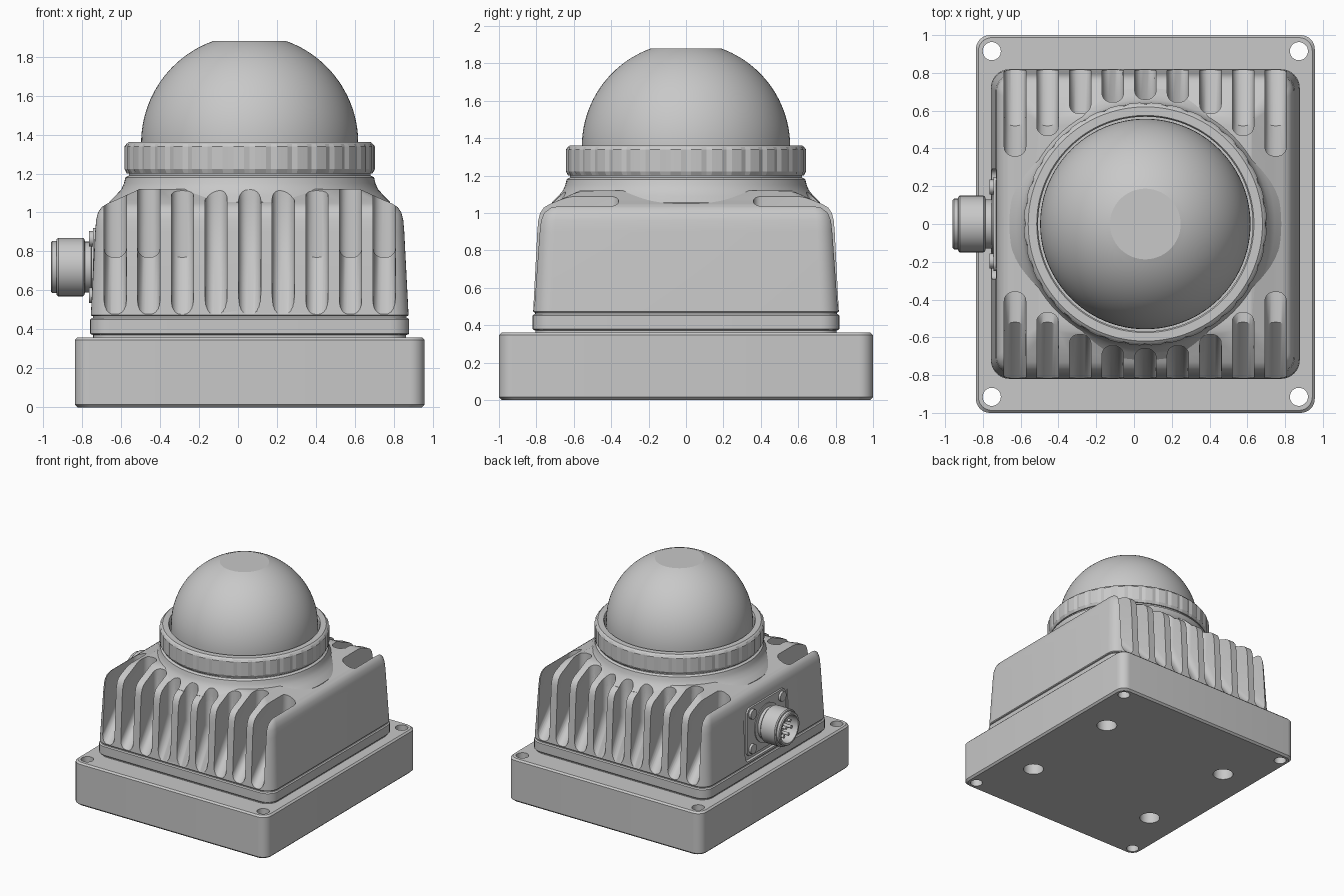
import bpy, bmesh, math
from mathutils import Matrix

if "Cube" in bpy.data.objects:
    bpy.data.objects.remove(bpy.data.objects["Cube"])

CX = 0.06           # centre of the housing in x
PLUG_Z = 0.72       # connector axis height

grey = bpy.data.materials.new("light_grey")
grey.use_nodes = True
grey.diffuse_color = (0.58, 0.58, 0.58, 1)
grey.node_tree.nodes["Principled BSDF"].inputs["Base Color"].default_value = (0.58, 0.58, 0.58, 1)


def shade(ob, angle=32):
    bpy.ops.object.select_all(action='DESELECT')
    ob.select_set(True)
    bpy.context.view_layer.objects.active = ob
    bpy.ops.object.shade_smooth_by_angle(angle=math.radians(angle))


def finish(bm, name, angle=32):
    """Turn a bmesh into a linked, shaded object."""
    bmesh.ops.recalc_face_normals(bm, faces=bm.faces)
    mesh = bpy.data.meshes.new(name)
    bm.to_mesh(mesh)
    bm.free()
    mesh.materials.append(grey)
    ob = bpy.data.objects.new(name, mesh)
    bpy.context.collection.objects.link(ob)
    shade(ob, angle)
    return ob


def cut(targets, cutter):
    """Subtract the cutter from every target, then drop the cutter."""
    cutter.hide_render = True
    for ob in targets:
        mod = ob.modifiers.new("cut", 'BOOLEAN')
        mod.object, mod.operation, mod.solver = cutter, 'DIFFERENCE', 'EXACT'
        deps = bpy.context.evaluated_depsgraph_get()
        mesh = bpy.data.meshes.new_from_object(ob.evaluated_get(deps))
        ob.modifiers.clear()
        ob.data = mesh
        shade(ob)
    bpy.data.objects.remove(cutter)


def bridge(bm, rings, closed=False):
    """Skin a list of equal vertex rings."""
    n = len(rings[0])
    pairs = list(zip(rings, rings[1:])) + ([(rings[-1], rings[0])] if closed else [])
    for a, b in pairs:
        for i in range(n):
            bm.faces.new((a[i], a[(i + 1) % n], b[(i + 1) % n], b[i]))
    if not closed:
        bm.faces.new(rings[0])
        bm.faces.new(rings[-1])


def add_block(bm, hx, hy, r, layers, matrix):
    """Loft rounded rectangles given as (height, inset) layers."""
    rings = []
    for z, inset in layers:
        ring = []
        rad = max(r - inset * 0.3, 0.02)
        for q, (sx, sy) in enumerate([(1, 1), (-1, 1), (-1, -1), (1, -1)]):
            for k in range(9):
                a = math.pi / 2 * (q + k / 8)
                ring.append(bm.verts.new(matrix @ Matrix.Translation(
                    (sx * (hx - inset - rad) + rad * math.cos(a),
                     sy * (hy - inset - rad) + rad * math.sin(a), z)).translation))
        rings.append(ring)
    bridge(bm, rings)


def rounded_block(name, *shape):
    bm = bmesh.new()
    add_block(bm, *shape)
    return finish(bm, name)


def lathe(name, profile, matrix, seg=96, closed=False, knurl=None, angle=32):
    """Spin an (r, h) profile about z; knurl may change r by step."""
    bm = bmesh.new()
    rings = []
    for r, h in profile:
        ring = []
        for i in range(seg):
            rad, a = (knurl(r, i) if knurl else r), 2 * math.pi * i / seg
            ring.append(bm.verts.new((rad * math.cos(a), rad * math.sin(a), h)))
        rings.append(ring)
    bridge(bm, rings, closed)
    bm.transform(matrix)
    return finish(bm, name, angle)


def add_cylinder(bm, r, depth, matrix, seg=32):
    bmesh.ops.create_cone(bm, cap_ends=True, segments=seg, radius1=r, radius2=r,
                          depth=depth, matrix=matrix)


upright = Matrix.Translation((CX, 0, 0))
# connector axis: local z points to -x, local x points up
plug = Matrix.Translation((0, 0, PLUG_Z)) @ Matrix.Rotation(-math.pi / 2, 4, 'Y')

# Base plate with through holes in the corners and blind holes underneath
base = rounded_block("base_plate", 0.897, 1.0, 0.075,
                     [(0, 0.015), (0.015, 0), (0.347, 0), (0.36, 0.013)], upright)
bm = bmesh.new()
for sx in (-1, 1):
    for sy in (-1, 1):
        add_cylinder(bm, 0.048, 1, Matrix.Translation((CX + sx * 0.813, sy * 0.915, 0.2)))
        add_cylinder(bm, 0.08, 0.44, Matrix.Translation((CX + sx * 0.605, sy * 0.455, 0)))
cut([base], finish(bm, "base_hole_cutter"))

# Housing flange with shadow gaps above and below
rounded_block("housing_flange", 0.818, 0.82, 0.1,
              [(0.35, 0.015), (0.372, 0.015), (0.374, 0.005), (0.38, 0),
               (0.452, 0), (0.46, 0.008), (0.46, 0.014), (0.475, 0.014)], upright)

# Housing with drafted walls, round shoulder and gently rising roof
housing = rounded_block("housing", 0.815, 0.817, 0.1,
                        [(0.468, 0.006), (0.474, 0), (0.9, 0.022), (0.96, 0.027), (1.0, 0.037),
                         (1.028, 0.056), (1.046, 0.085), (1.065, 0.13), (1.12, 0.25)], upright)
neck = lathe("neck", [(0.72, 1.0), (0.72, 1.055), (0.685, 1.09), (0.658, 1.12), (0.645, 1.15),
                      (0.638, 1.18), (0.62, 1.19), (0.62, 1.21)], upright)

# Cooling slots on front and back, deeper towards the corners, with round floors
bm = bmesh.new()
depths = [0.66, 0.645, 0.585, 0.47, 0.36]
for side in (-1, 1):
    for i in range(-4, 5):
        end = depths[abs(i)]
        knee = max(end, 0.52)
        slope = (0.77 - 0.48) / (0.815 - knee)
        slices = []
        for k in range(12):
            half = 1 if k > 5 else -1
            a = math.pi / 2 * ((k - 6) / 5 if k > 5 else (k - 5) / 5)
            x = CX + i * 0.1725 + half * 0.009 + 0.048 * math.sin(a)
            d = 0.048 * (1 - math.cos(a))
            outline = [(0.9, 0.48 - 0.085 * slope + d), (knee + d, 0.77 + d)]
            if end < knee:
                outline.append((end + d, 0.77 + d))
            outline += [(end + d, 1.4), (0.9, 1.4)]
            slices.append([bm.verts.new((x, side * y, z)) for y, z in outline])
        bridge(bm, slices)

# Pocket for the connector in the right wall
add_block(bm, 0.23, 0.29, 0.04, [(0.73, 0), (0.9, 0)], plug)
cut([housing, neck], finish(bm, "slot_and_pocket_cutter"))

# Knurled clamp ring
lathe("clamp_ring", [(0.568, 1.2), (0.568, 1.35), (0.575, 1.362), (0.62, 1.362), (0.632, 1.352),
                     (0.643, 1.338), (0.643, 1.222), (0.63, 1.2)], upright,
      seg=144, closed=True, knurl=lambda r, i: r - 0.008 if r > 0.64 and i % 4 == 0 else r, angle=12)

# Dome with flat top
R, ZC = 0.557, 1.355
top = math.acos(0.187 / R)
lathe("dome", [(R, 1.19)] + [(R * math.cos(top * k / 24), ZC + R * math.sin(top * k / 24))
                             for k in range(25)], upright, angle=15)

# Connector mounting plate and its screws
rounded_block("connector_plate", 0.2, 0.25, 0.04, [(0.715, 0), (0.745, 0)], plug)
bm = bmesh.new()
for sy in (-1, 1):
    for sz in (-1, 1):
        add_cylinder(bm, 0.04, 0.03, plug @ Matrix.Translation((sz * 0.145, sy * 0.195, 0.75)), 20)
finish(bm, "connector_screws")

# Hollow round connector with pins
lathe("connector_shell", [(0.16, 0.72), (0.16, 0.752), (0.13, 0.755), (0.13, 0.785), (0.143, 0.788),
                          (0.15, 0.796), (0.15, 0.922), (0.143, 0.93), (0.134, 0.932),
                          (0.134, 0.953), (0.127, 0.96), (0.112, 0.96), (0.112, 0.84)], plug, seg=48)
bm = bmesh.new()
for k in range(8):
    r, a = (0, 0) if k == 7 else (0.068, 2 * math.pi * k / 7)
    add_cylinder(bm, 0.013, 0.1, plug @ Matrix.Translation((r * math.cos(a), r * math.sin(a), 0.88)), 12)
finish(bm, "connector_pins")
